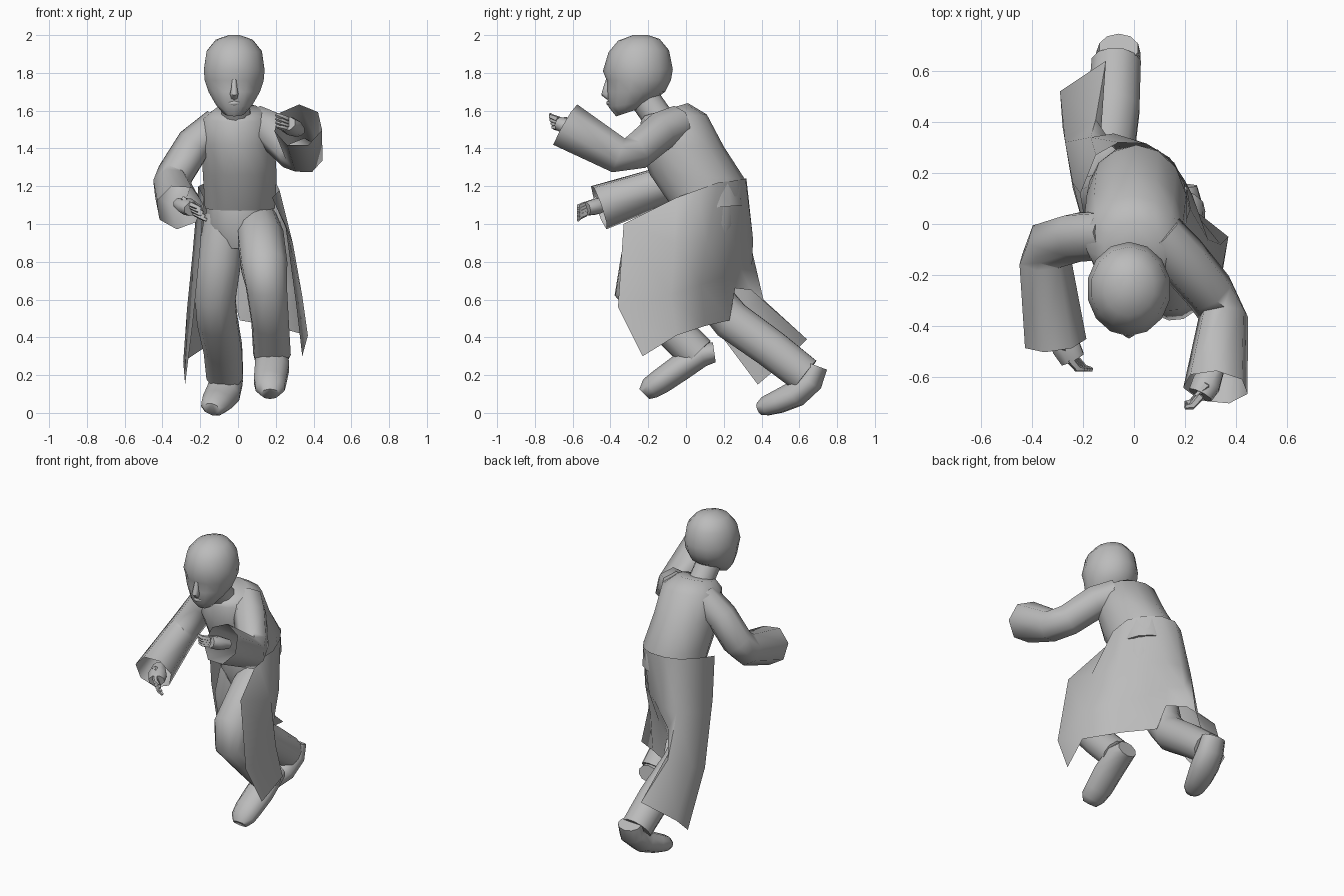
import bpy, bmesh, math
from mathutils import Vector

cube = bpy.data.objects.get("Cube")
if cube:
    bpy.data.objects.remove(cube, do_unlink=True)

GREY = (.5, .5, .5, 1)
clay = bpy.data.materials.new("plain_grey")
clay.use_nodes = True
clay.diffuse_color = GREY
clay.node_tree.nodes["Principled BSDF"].inputs["Base Color"].default_value = GREY


def loft(name, rings, closed=True, cap_end=True, angle=60):
    """Skin a list of equally long point rows into one smooth shaded object."""
    bm = bmesh.new()
    rows = [[bm.verts.new(point) for point in ring] for ring in rings]
    count = len(rows[0])
    for upper, lower in zip(rows, rows[1:]):
        for i in range(count if closed else count - 1):
            j = (i + 1) % count
            bm.faces.new((upper[i], lower[i], lower[j], upper[j]))
    if closed:
        bm.faces.new(rows[0])
        if cap_end:
            bm.faces.new(rows[-1][::-1])
        bmesh.ops.recalc_face_normals(bm, faces=bm.faces)
    mesh = bpy.data.meshes.new(name)
    bm.to_mesh(mesh)
    bm.free()
    mesh.materials.append(clay)
    obj = bpy.data.objects.new(name, mesh)
    bpy.context.collection.objects.link(obj)
    bpy.ops.object.select_all(action='DESELECT')
    obj.select_set(True)
    bpy.context.view_layer.objects.active = obj
    bpy.ops.object.shade_smooth_by_angle(angle=math.radians(angle))


def tube(name, path, sides=10, flat=1.0, **options):
    """Sweep a round section along (x, y, z, radius) stations; flat squeezes it."""
    points = [Vector(station[:3]) for station in path]
    last = len(points) - 1
    tangent = (points[1] - points[0]).normalized()
    across = Vector((1, 0, 0))
    across = (across - tangent * across.dot(tangent)).normalized()
    rings = []
    for k, point in enumerate(points):
        new = (points[min(k + 1, last)] - points[max(k - 1, 0)]).normalized()
        across = tangent.rotation_difference(new) @ across
        tangent = new
        over = tangent.cross(across) * flat
        ring = []
        for i in range(sides):
            a = math.tau * (i + .5) / sides
            ring.append(point + (across * math.cos(a) + over * math.sin(a)) * path[k][3])
        rings.append(ring)
    loft(name, rings, **options)


def stack(name, levels, sides=14):
    """Stack tilted ovals: (front y, front z, back y, back z, centre x, half width)."""
    rings = []
    for front, front_z, back, back_z, x, half in levels:
        ring = []
        for i in range(sides):
            a = math.tau * (i + .5) / sides
            t = (1 + math.sin(a)) / 2
            ring.append((x + half * math.cos(a), front + (back - front) * t,
                         front_z + (back_z - front_z) * t))
        rings.append(ring)
    loft(name, rings)


# Head, nose, lips and neck
stack("head", [
    (-.28, 2, -.2, 2, -.02, .03),
    (-.36, 1.97, -.14, 1.98, -.02, .1),
    (-.41, 1.91, -.09, 1.92, -.02, .15),
    (-.44, 1.81, -.07, 1.82, -.02, .165),
    (-.42, 1.76, -.08, 1.76, -.02, .16),
    (-.42, 1.7, -.11, 1.7, -.02, .14),
    (-.41, 1.62, -.18, 1.65, -.02, .1),
    (-.37, 1.57, -.25, 1.61, -.02, .06)])
tube("nose", [(-.02, -.41, 1.77, .012), (-.02, -.42, 1.72, .018),
              (-.02, -.425, 1.69, .025), (-.02, -.405, 1.67, .018)], sides=6)
tube("lips", [(-.06, -.39, 1.64, .008), (-.02, -.41, 1.64, .014),
              (.02, -.39, 1.64, .008)], sides=6)
tube("neck", [(-.02, -.23, 1.68, .08), (-.01, -.16, 1.58, .08),
              (0, -.1, 1.5, .09)])

# Upper body with its collar, and the hips
stack("torso", [
    (-.23, 1.57, .01, 1.64, 0, .12),
    (-.24, 1.54, .11, 1.58, 0, .19),
    (-.25, 1.42, .2, 1.41, 0, .2),
    (-.19, 1.26, .31, 1.24, .01, .2),
    (-.06, 1.07, .31, 1.1, .01, .19)])
stack("hips", [
    (-.05, 1.12, .29, 1.12, .01, .18),
    (-.06, 1, .28, 1, .01, .18),
    (0, .87, .24, .87, .02, .14)])

# Coat skirt: each column runs from the waist down to the hem
skirt = [
    [(.18, -.05, 1.14), (.25, -.33, 1), (.31, -.36, .56), (.34, -.23, .3)],
    [(.22, .06, 1.18), (.29, -.06, .9), (.34, -.08, .62), (.37, -.05, .41)],
    [(.2, .17, 1.22), (.23, .11, .9), (.21, .08, .68), (.18, .1, .46)],
    [(.14, .26, 1.23), (.1, .25, .92), (.06, .2, .72), (.01, .23, .49)],
    [(.05, .315, 1.24), (.01, .32, .92), (-.03, .28, .78), (-.04, .26, .66)],
    [(-.06, .32, 1.24), (-.08, .355, .92), (-.11, .35, .78), (-.13, .345, .65)],
    [(-.15, .27, 1.23), (-.17, .34, .9), (-.15, .41, .6), (-.11, .64, .39)],
    [(-.21, .12, 1.2), (-.24, .16, .85), (-.27, .32, .55), (-.29, .52, .27)],
    [(-.18, -.05, 1.14), (-.2, 0, .87), (-.24, .14, .47), (-.28, .38, .15)],
]
loft("coat_skirt", list(zip(*skirt)), closed=False)

# Legs in trousers
tube("left_leg", [(.1, .12, 1.02, .11), (.12, -.04, .93, .125),
                  (.14, -.25, .77, .125), (.15, -.28, .67, .11),
                  (.17, -.11, .48, .1), (.18, .06, .31, .1)], sides=12)
tube("right_leg", [(-.07, .12, 1.04, .11), (-.1, .1, .8, .12),
                   (-.12, .15, .6, .11), (-.11, .24, .49, .11),
                   (-.08, .45, .34, .105), (-.07, .63, .2, .1)], sides=12)

# Shoes
tube("left_shoe", [(.18, .15, .32, .07), (.18, .08, .31, .09),
                   (.18, -.03, .24, .095), (.17, -.13, .17, .09),
                   (.17, -.19, .13, .08), (.17, -.22, .1, .05)], flat=.75)
tube("right_shoe", [(-.06, .69, .25, .08), (-.06, .66, .17, .09),
                    (-.08, .58, .1, .095), (-.11, .49, .06, .085),
                    (-.13, .42, .035, .07), (-.14, .39, .02, .045)], flat=.75)

# Arms with wide open sleeves
tube("left_sleeve", [(.1, -.04, 1.53, .1), (.19, -.14, 1.49, .105),
                     (.3, -.27, 1.38, .1), (.35, -.36, 1.36, .1),
                     (.32, -.64, 1.52, .13)], sides=7, cap_end=False)
tube("right_sleeve", [(-.1, -.04, 1.52, .1), (-.23, -.05, 1.42, .1),
                      (-.33, -.08, 1.26, .1), (-.35, -.14, 1.2, .105),
                      (-.31, -.46, 1.09, .125)], sides=7, cap_end=False)

# Hands: a flat palm, four curled fingers and a thumb
def hand(side, wrist, palm, tip, spread):
    wrist, palm, tip, spread = map(Vector, (wrist, palm, tip, spread))
    middle = wrist.lerp(palm, .6)
    tube(side + "_hand", [(*wrist, .04), (*middle, .06), (*palm, .052)],
         sides=8, flat=.75)
    for k in range(4):
        shift = spread * (k - 1.5)
        knuckle = palm + shift * .8
        end = tip + shift
        bend = knuckle.lerp(end, .55) + Vector((0, -.015, 0))
        tube(side + "_finger", [(*knuckle, .017), (*bend, .015), (*end, .009)], sides=5)
    thumb = middle + spread * 2
    tube(side + "_thumb", [(*middle, .02), (*thumb, .016),
                           (*(thumb.lerp(tip, .5)), .009)], sides=5)


hand("left", (.32, -.56, 1.49), (.26, -.67, 1.53), (.2, -.71, 1.55), (0, -.005, .02))
hand("right", (-.31, -.4, 1.11), (-.24, -.53, 1.08), (-.18, -.57, 1.05), (-.01, 0, .02))
